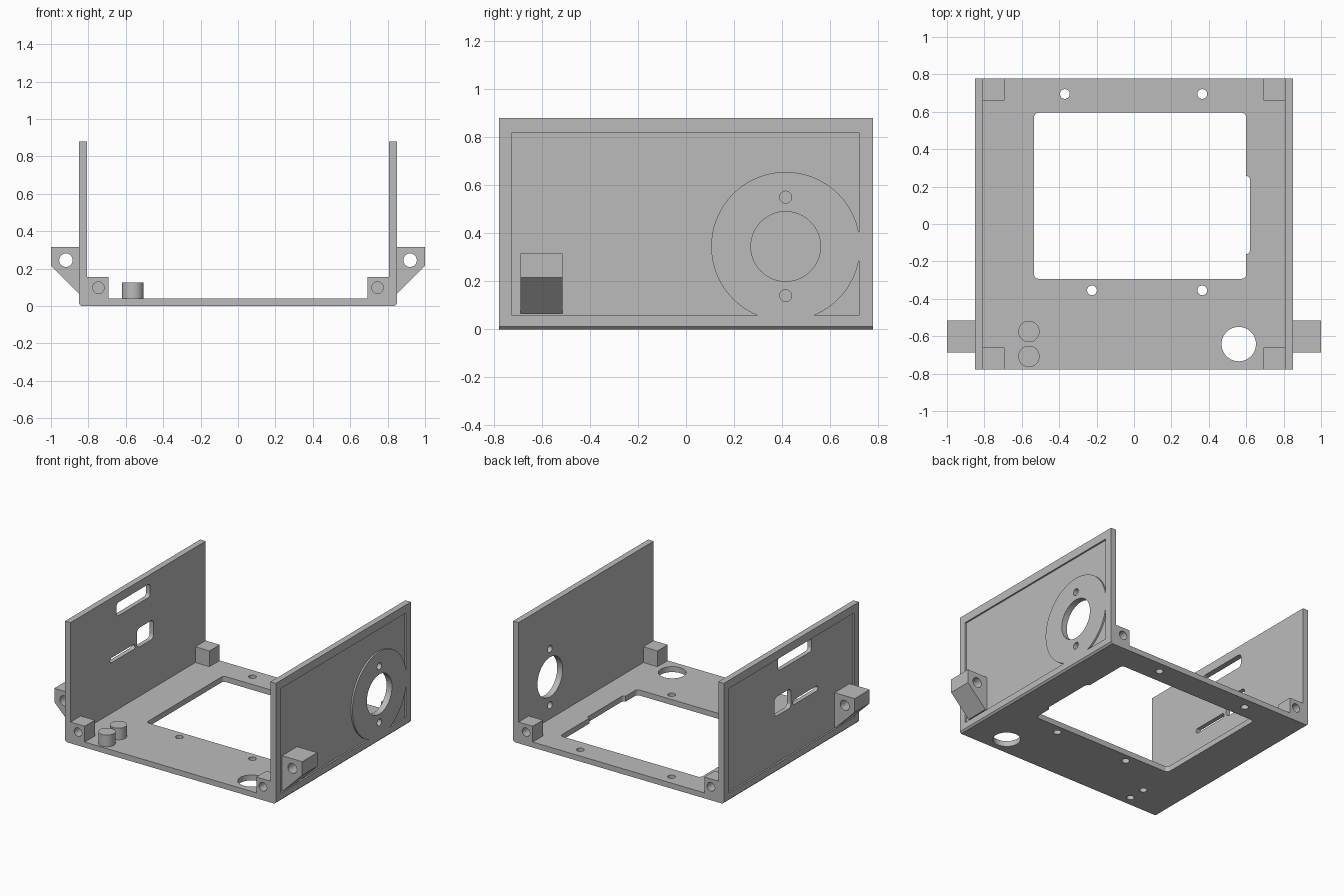
import bpy
import bmesh
from math import cos, sin, pi

cube = bpy.data.objects.get("Cube")
if cube:
    bpy.data.objects.remove(cube, do_unlink=True)

grey = bpy.data.materials.new("plain grey")
grey.use_nodes = True
colour = (0.5, 0.5, 0.5, 1)
grey.diffuse_color = colour
grey.node_tree.nodes["Principled BSDF"].inputs["Base Color"].default_value = colour

HALF_X, HALF_Y, HEIGHT = 0.85, 0.778, 0.88
INNER_X, FLOOR, RECESS = 0.806, 0.04, 0.012


def circle(u, v, r, n=48):
    return [(u + r * cos(2 * pi * i / n), v + r * sin(2 * pi * i / n)) for i in range(n)]


def rect(u0, u1, v0, v1, r=0.0, n=6):
    """Rectangle outline, with rounded corners when r is given."""
    if not r:
        return [(u0, v0), (u1, v0), (u1, v1), (u0, v1)]
    pts = []
    corners = [(u1 - r, v1 - r), (u0 + r, v1 - r), (u0 + r, v0 + r), (u1 - r, v0 + r)]
    for k, (cu, cv) in enumerate(corners):
        for i in range(n + 1):
            a = pi / 2 * (k + i / n)
            pts.append((cu + r * cos(a), cv + r * sin(a)))
    return pts


def prism(name, outline, axis, lo, hi):
    """Extrude a closed outline along an axis from lo to hi."""
    place = {"x": lambda u, v, w: (w, u, v),
             "y": lambda u, v, w: (u, w, v),
             "z": lambda u, v, w: (u, v, w)}[axis]
    bm = bmesh.new()
    low = [bm.verts.new(place(u, v, lo)) for u, v in outline]
    high = [bm.verts.new(place(u, v, hi)) for u, v in outline]
    bm.faces.new(low)
    bm.faces.new(high)
    for i in range(len(low)):
        j = (i + 1) % len(low)
        bm.faces.new((low[i], low[j], high[j], high[i]))
    bmesh.ops.recalc_face_normals(bm, faces=bm.faces[:])
    mesh = bpy.data.meshes.new(name)
    bm.to_mesh(mesh)
    bm.free()
    mesh.materials.append(grey)
    ob = bpy.data.objects.new(name, mesh)
    bpy.context.collection.objects.link(ob)
    return ob


def cut(target, cutter):
    """Subtract the cutter, then discard it."""
    mod = target.modifiers.new("cut", "BOOLEAN")
    mod.operation, mod.solver, mod.object = "DIFFERENCE", "EXACT", cutter
    bpy.context.view_layer.objects.active = target
    bpy.ops.object.modifier_apply(modifier=mod.name)
    bpy.data.objects.remove(cutter, do_unlink=True)


parts = []

# Floor plate with chamfered lower side edges
c = 0.012
base = prism("base_plate", [(c - HALF_X, 0), (HALF_X - c, 0), (HALF_X, c), (HALF_X, FLOOR),
                            (-HALF_X, FLOOR), (-HALF_X, c)], "y", -HALF_Y, HALF_Y)
parts.append(base)

# Large opening, its side notch, and the round floor holes
cut(base, prism("opening", rect(-0.535, 0.6, -0.293, 0.595, 0.025), "z", -0.1, 0.1))
cut(base, prism("notch", rect(0.5, 0.62, -0.16, 0.257, 0.02), "z", -0.1, 0.1))
for x, y, r in [(-0.37, 0.695, 0.026), (0.365, 0.695, 0.026), (-0.225, -0.355, 0.026),
                (0.365, -0.355, 0.026), (0.56, -0.642, 0.092)]:
    cut(base, prism("floor_hole", circle(x, y, r), "z", -0.1, 0.1))

# Pegs, hollow from below
for label, y in (("front", -0.708), ("rear", -0.575)):
    peg = prism(label + "_peg", circle(-0.562, y, 0.057), "z", FLOOR, 0.125)
    for ob in (base, peg):
        cut(ob, prism("peg_bore", circle(-0.562, y, 0.025, 32), "z", -0.1, 0.1))
    parts.append(peg)

for side, s in (("left", 1), ("right", -1)):
    # Side wall with a shallow recessed outer panel
    wall = prism(side + "_wall", rect(-HALF_Y, HALF_Y, FLOOR, HEIGHT), "x",
                 *sorted((s * INNER_X, s * HALF_X)))
    recess = prism("recess", rect(-0.725, 0.72, 0.058, 0.82), "x",
                   *sorted((s * (HALF_X - RECESS), s * 0.95)))
    if s > 0:
        # Raised round pad with a port and two screw holes
        cut(recess, prism("pad", circle(0.415, 0.345, 0.31, 96), "x", 0.7, 1.1))
        holes = [circle(0.415, 0.345, 0.145, 64), circle(0.415, 0.55, 0.025),
                 circle(0.415, 0.14, 0.025)]
    else:
        # Connector slots
        holes = [rect(-0.25, 0.138, 0.72, 0.817, 0.025), rect(-0.013, 0.178, 0.4, 0.54, 0.03),
                 rect(-0.322, -0.035, 0.407, 0.443, 0.017)]
    cut(wall, recess)
    for outline in holes:
        cut(wall, prism("wall_hole", outline, "x", *sorted((s * 0.7, s * 1))))
    parts.append(wall)

    # Outer lug with sloped underside and through hole
    lug = prism(side + "_lug", [(s * 0.825, 0.065), (s * HALF_X, 0.065), (s, 0.215),
                                (s, 0.315), (s * 0.825, 0.315)], "y", -0.688, -0.515)
    cut(lug, prism("lug_hole", circle(s * 0.92, 0.245, 0.036), "y", -0.8, -0.4))
    parts.append(lug)

    # Corner blocks with blind screw holes
    for end, e in (("front", -1), ("back", 1)):
        block = prism(f"{end}_{side}_block", rect(*sorted((s * 0.692, s * INNER_X)), FLOOR, 0.155),
                      "y", *sorted((e * 0.66, e * HALF_Y)))
        cut(block, prism("screw_hole", circle(s * 0.746, 0.098, 0.031), "y",
                         *sorted((e * 0.69, e * 0.9))))
        parts.append(block)

# Smooth round surfaces, keep edges crisp
bpy.ops.object.select_all(action="DESELECT")
for ob in parts:
    ob.select_set(True)
bpy.context.view_layer.objects.active = base
bpy.ops.object.shade_smooth_by_angle()
